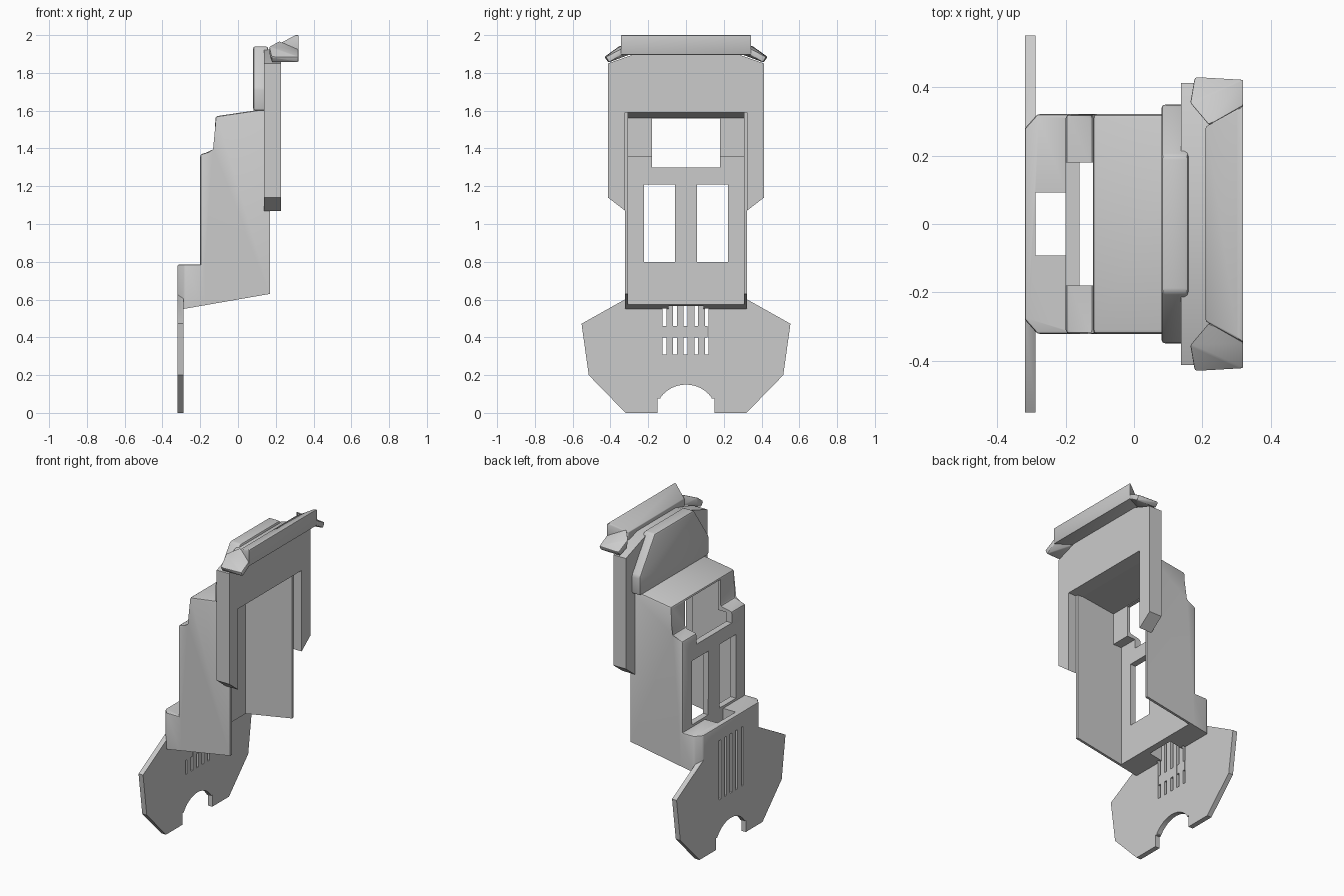
import bpy, bmesh, math
from mathutils import Vector

if "Cube" in bpy.data.objects:
    bpy.data.objects.remove(bpy.data.objects["Cube"])


def finish(name, bm):
    bmesh.ops.recalc_face_normals(bm, faces=bm.faces)
    me = bpy.data.meshes.new(name)
    bm.to_mesh(me)
    bm.free()
    ob = bpy.data.objects.new(name, me)
    bpy.context.collection.objects.link(ob)
    return ob


def prism(name, axis, pts, lo, hi, bevel=0.0, segments=2):
    """Extrude a 2D profile along an axis; pts use the other two axes in order."""
    def place(p, d):
        v = list(p)
        v.insert("xyz".index(axis), d)
        return v
    bm = bmesh.new()
    a = [bm.verts.new(place(p, lo)) for p in pts]
    b = [bm.verts.new(place(p, hi)) for p in pts]
    bm.faces.new(a)
    bm.faces.new(b[::-1])
    n = len(pts)
    for i in range(n):
        j = (i + 1) % n
        bm.faces.new((a[i], b[i], b[j], a[j]))
    if bevel:
        bmesh.ops.bevel(bm, geom=list(bm.edges), offset=bevel, segments=segments,
                        affect='EDGES', profile=0.5)
    return finish(name, bm)


def box(name, x0, x1, y0, y1, z0, z1):
    return prism(name, 'z', [(x0, y0), (x1, y0), (x1, y1), (x0, y1)], z0, z1)


def hull(name, pts, bevel=0.0):
    bm = bmesh.new()
    for p in pts:
        bm.verts.new(p)
    r = bmesh.ops.convex_hull(bm, input=list(bm.verts))
    loose = [v for v in bm.verts if not v.link_faces]
    bmesh.ops.delete(bm, geom=loose, context='VERTS')
    bmesh.ops.recalc_face_normals(bm, faces=bm.faces)
    bmesh.ops.dissolve_limit(bm, angle_limit=0.03, verts=bm.verts, edges=bm.edges)
    if bevel:
        bmesh.ops.bevel(bm, geom=list(bm.edges), offset=bevel, segments=2,
                        affect='EDGES', profile=0.5)
    return finish(name, bm)


def boolean(ob, other, op='DIFFERENCE'):
    m = ob.modifiers.new("bool", 'BOOLEAN')
    m.operation, m.object, m.solver = op, other, 'EXACT'
    bpy.context.view_layer.objects.active = ob
    bpy.ops.object.modifier_apply(modifier=m.name)
    bpy.data.objects.remove(other, do_unlink=True)


def mirrored(half):
    """Close a right-half (+y) outline across y = 0."""
    return half + [(-y, z) for y, z in reversed(half)]


# Stepped housing with its lower block
body = prism("housing", 'y', [(-0.2, 0.4), (-0.2, 1.37), (-0.12, 1.385), (-0.12, 1.57),
                              (0.3, 1.632), (0.3, 0.4)], -0.322, 0.322, 0.012)
block = prism("lower_block", 'z', [(-0.32, -0.28), (-0.32, 0.28), (-0.283, 0.322),
                                   (-0.17, 0.322), (-0.17, -0.322), (-0.283, -0.322)],
              0.4, 0.785, 0.008)
boolean(body, block, 'UNION')

# Hollow interior, sloped underside, flat front opening
boolean(body, prism("cavity", 'y', [(-0.16, 0.2), (-0.16, 1.358), (-0.1, 1.358), (-0.1, 1.562),
                                    (0.5, 1.64), (0.5, 0.2)], -0.306, 0.306))
boolean(body, prism("underside", 'y', [(-0.6, 0.496), (0.6, 0.705), (0.6, 0), (-0.6, 0)], -1, 1))
boolean(body, box("front_trim", 0.17, 1, -1, 1, 0, 2))

# Windows and vertical shaft
for y in (-0.14, 0.14):
    boolean(body, box("window", -0.3, -0.11, y - 0.083, y + 0.083, 0.8, 1.21))
boolean(body, box("upper_window", -0.3, -0.05, -0.18, 0.18, 1.3, 1.558))
boolean(body, box("shaft", -0.288, -0.198, -0.092, 0.092, 0.3, 0.9))

# Base plate with curved notch
arc = [(0.168 * math.cos(t), -0.018 + 0.168 * math.sin(t))
       for t in [math.radians(36 + 9 * i) for i in range(6)]]
half = [(0, 0.15)] + arc[::-1] + [(0.136, 0.075), (0.15, 0.075), (0.15, 0), (0.32, 0),
                                  (0.515, 0.2), (0.553, 0.472), (0.28, 0.625)]
plate = prism("base_plate", 'x', half + [(-y, z) for y, z in reversed(half[1:])], -0.32, -0.288)
boolean(body, plate, 'UNION')

# Vent slots with a cross rib on the inner side
for i in range(5):
    y = -0.114 + 0.056 * i
    boolean(body, box("slot", -0.4, -0.275, y - 0.01, y + 0.01, 0.31, 0.69))
box("vent_rib", -0.304, -0.2885, -0.13, 0.115, 0.4, 0.46)

# Front collar around the opening
prism("front_collar", 'x', mirrored([(0.2, 1.925), (0.413, 1.85), (0.413, 1.14), (0.322, 1.07),
                                     (0.322, 1.59)]), 0.138, 0.227)

# Rear raised panel
prism("rear_panel", 'x', mirrored([(0.2, 1.94), (0.35, 1.72), (0.35, 1.6)]), 0.08, 0.16, 0.012)

# Top visor bar and its two side wings
hull("visor", [(x, s * y, z) for s in (-1, 1) for x, y, z in
               [(0.21, 0.285, 1.9), (0.21, 0.285, 1.95), (0.305, 0.335, 2.0),
                (0.32, 0.347, 2.0), (0.32, 0.347, 1.895)]], 0.004)
for s, side in ((-1, "left"), (1, "right")):
    hull("visor_wing_" + side, [(x, s * y, z) for x, y, z in
         [(0.22, 0.29, 1.968), (0.32, 0.347, 1.925), (0.22, 0.29, 1.9), (0.32, 0.342, 1.895),
          (0.165, 0.355, 1.94), (0.168, 0.36, 1.89), (0.178, 0.432, 1.885),
          (0.32, 0.424, 1.885), (0.18, 0.412, 1.856), (0.32, 0.408, 1.856)]], 0.004)

for ob in bpy.context.collection.objects:
    ob.select_set(True)
bpy.context.view_layer.objects.active = body
bpy.ops.object.shade_smooth_by_angle(angle=math.radians(30))
